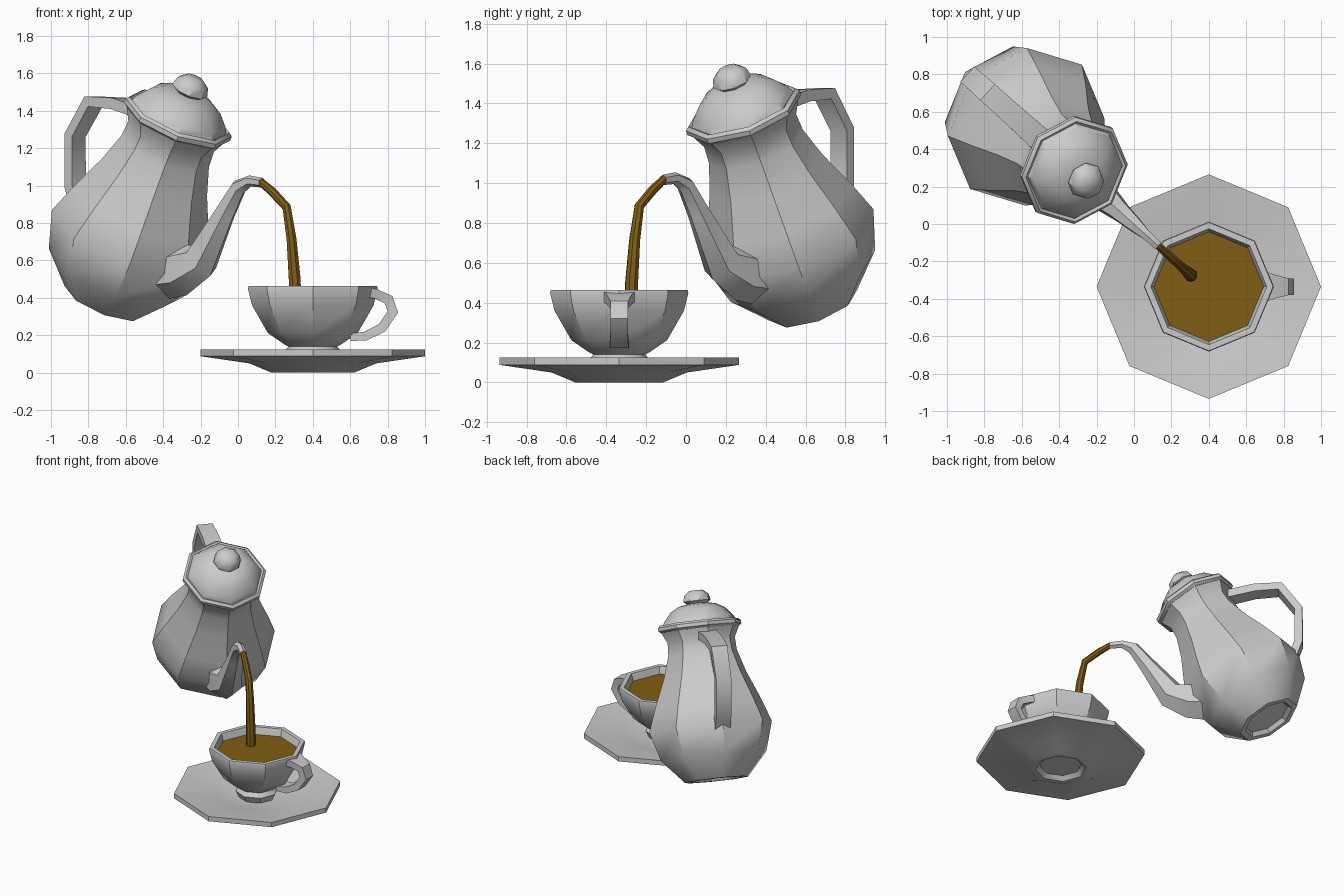
import bpy, bmesh, math
from mathutils import Matrix, Vector

if "Cube" in bpy.data.objects:
    bpy.data.objects.remove(bpy.data.objects["Cube"])

SIDES = 8
TURN = Matrix.Rotation(math.radians(-42), 4, 'Z')          # pouring plane
S, Z0 = -0.958, 0.385                                      # pot base centre in that plane
POT = TURN @ Matrix.Translation((S, 0, Z0)) @ Matrix.Rotation(math.radians(28.5), 4, 'Y')
CUP = Matrix.Translation((0.4, -0.335, 0))

coffee = bpy.data.materials.new("coffee")
coffee.diffuse_color = (0.22, 0.11, 0.006, 1)
coffee.use_nodes = True
coffee.node_tree.nodes["Principled BSDF"].inputs["Base Color"].default_value = coffee.diffuse_color


def finish(name, bm, matrix, mat=None):
    bm.transform(matrix)
    bmesh.ops.recalc_face_normals(bm, faces=bm.faces[:])
    me = bpy.data.meshes.new(name)
    bm.to_mesh(me)
    bm.free()
    ob = bpy.data.objects.new(name, me)
    bpy.context.collection.objects.link(ob)
    if mat:
        me.materials.append(mat)
    bpy.ops.object.select_all(action='DESELECT')
    ob.select_set(True)
    bpy.context.view_layer.objects.active = ob
    bpy.ops.object.shade_smooth_by_angle(angle=math.radians(38))
    return ob


def skin(bm, rings):
    for a, b in zip(rings, rings[1:]):
        n = max(len(a), len(b))
        for i in range(n):
            j = (i + 1) % n
            if len(a) == 1:
                bm.faces.new((a[0], b[j], b[i]))
            elif len(b) == 1:
                bm.faces.new((a[i], a[j], b[0]))
            else:
                bm.faces.new((a[i], a[j], b[j], b[i]))


def lathe(name, profile, matrix, mat=None):
    """Spin (radius, height) points into an eight-sided body."""
    bm = bmesh.new()
    rings = []
    for r, z in profile:
        n = 1 if r == 0 else SIDES
        rings.append([bm.verts.new((r * math.cos(math.tau * i / SIDES),
                                    r * math.sin(math.tau * i / SIDES), z)) for i in range(n)])
    skin(bm, rings)
    return finish(name, bm, matrix, mat)


def sweep(name, path, matrix, sides=6, mat=None):
    """Sweep a section along (x, z, half_thickness, half_width) points."""
    bm = bmesh.new()
    pts = [Vector((p[0], 0, p[1])) for p in path]
    rings = []
    for k, p in enumerate(path):
        before = (pts[k] - pts[k - 1]).normalized() if k else Vector()
        after = (pts[k + 1] - pts[k]).normalized() if k < len(pts) - 1 else Vector()
        t = (before + after).normalized()
        nrm = Vector((-t.z, 0, t.x))
        ring = []
        for i in range(sides):
            a = math.tau * (i + 0.5) / sides
            grow = math.sqrt(2) if sides == 4 else 1
            off = nrm * math.sin(a) * p[2] * grow + Vector((0, math.cos(a) * p[3] * grow, 0))
            ring.append(bm.verts.new(pts[k] + off))
        rings.append(ring)
    skin(bm, rings)
    bm.faces.new(rings[0])
    bm.faces.new(rings[-1])
    return finish(name, bm, matrix, mat)


# Tilted pot
lathe("pot_body", [(0, .03), (.17, .03), (.19, 0), (.23, 0), (.385, .17), (.447, .38),
                   (.385, .55), (.30, .75), (.25, .91), (.245, 1.0), (.285, 1.08), (0, 1.08)], POT)
lathe("pot_lid", [(0, 1.075), (.285, 1.075), (.303, 1.09), (.303, 1.115), (.285, 1.13), (.27, 1.12),
                  (.255, 1.15), (.20, 1.215), (.14, 1.25), (.06, 1.265), (0, 1.265)], POT)
lathe("lid_knob", [(0, 1.23), (.055, 1.23), (.065, 1.255), (.1, 1.28), (.088, 1.325),
                   (.05, 1.355), (0, 1.358)], POT)
sweep("pot_spout", [(-.50, .545, .15, .14), (-.40, .55, .14, .13), (-.265, .60, .105, .095),
                    (-.10, .845, .062, .058), (.005, .99, .046, .044), (.085, 1.025, .03, .03),
                    (.172, 1.016, .026, .027)], TURN)
sweep("pot_handle", [(-1.12, .85, .028, .055), (-1.172, 1.0, .028, .055), (-1.172, 1.27, .028, .055),
                     (-1.04, 1.45, .03, .058), (-.86, 1.44, .03, .06), (-.66, 1.39, .03, .065)],
      TURN, sides=4)

# Cup and saucer
lathe("saucer", [(0, .03), (.15, .03), (.18, 0), (.22, 0), (.34, .05), (.6, .088), (.6, .125),
                 (.40, .098), (.30, .08), (.2, .06), (0, .06)], CUP)
lathe("cup", [(0, .08), (.13, .06), (.155, .11), (.13, .14), (.15, .15), (.24, .212), (.325, .36),
              (.347, .45), (.343, .463), (.31, .463), (.30, .44), (.285, .37), (.21, .24),
              (.11, .18), (0, .18)], CUP)
sweep("cup_handle", [(.30, .43, .026, .08), (.34, .42, .026, .065), (.405, .39, .028, .045),
                     (.428, .325, .028, .043), (.37, .24, .026, .043), (.28, .195, .024, .048),
                     (.20, .19, .02, .05)], CUP, sides=4)

# Coffee in the cup and pouring stream
lathe("coffee_surface", [(0, .41), (.294, .41)], CUP, coffee)
sweep("coffee_stream", [(.165, 1.02, .02, .021), (.25, .965, .024, .024), (.35, .885, .024, .026),
                        (.385, .715, .027, .03), (.408, .50, .033, .035), (.41, .405, .034, .036)],
      TURN, sides=8, mat=coffee)
